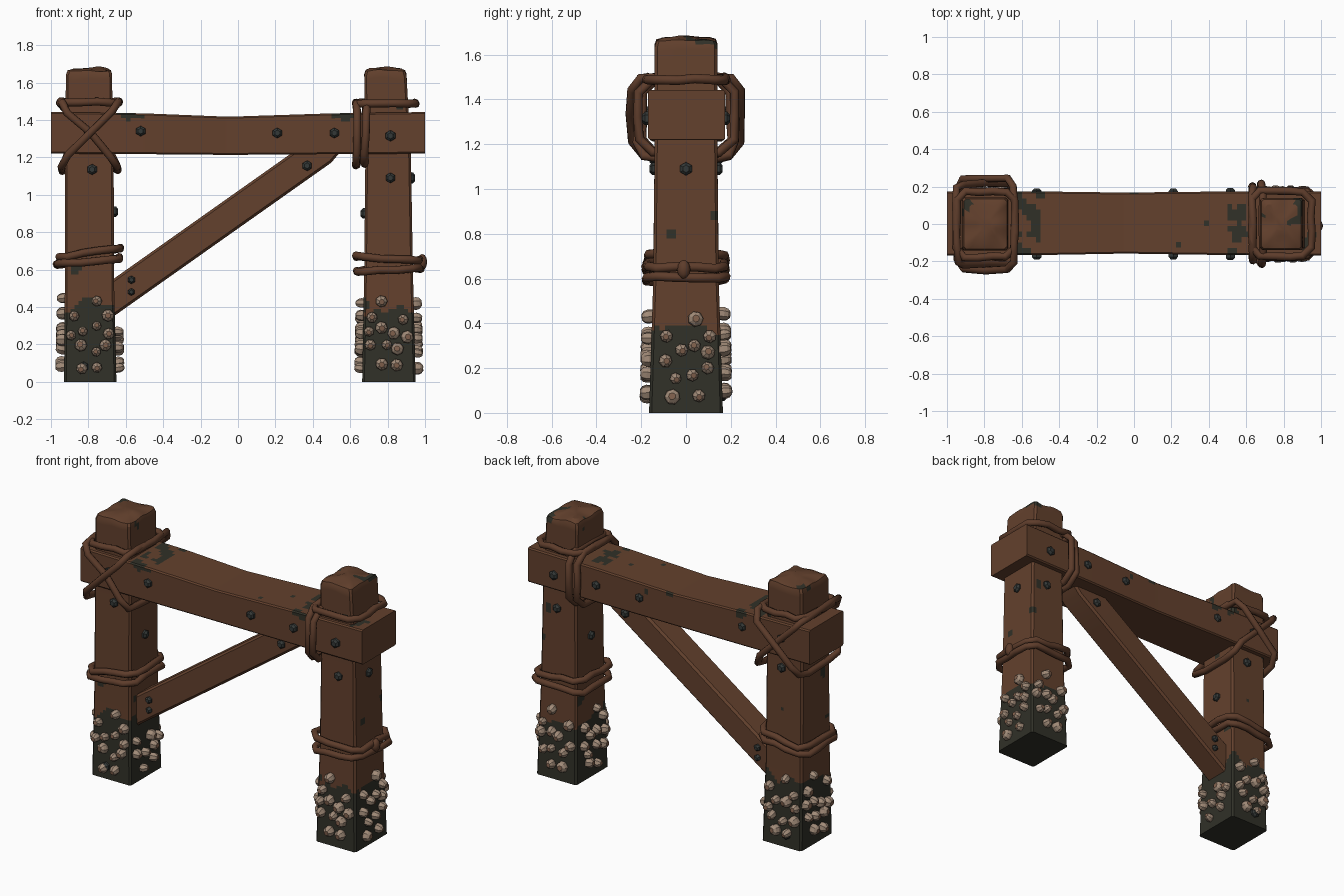
import bpy, bmesh, math, random
from mathutils import Vector, Matrix, noise

if "Cube" in bpy.data.objects:
    bpy.data.objects.remove(bpy.data.objects["Cube"])

random.seed(4)


def mat(name, rgb):
    m = bpy.data.materials.new(name)
    m.diffuse_color = (*rgb, 1)
    m.use_nodes = True
    m.node_tree.nodes["Principled BSDF"].inputs["Base Color"].default_value = m.diffuse_color
    return m


WOOD = mat("brown_wood", (0.125, 0.052, 0.026))
ALGAE = mat("dark_algae", (0.030, 0.030, 0.021))
ROPE = mat("rope_brown", (0.112, 0.046, 0.024))
IRON = mat("dark_iron", (0.034, 0.040, 0.038))
SHELL = mat("shell_tan", (0.36, 0.26, 0.19))
MOUTH = mat("shell_mouth", (0.22, 0.12, 0.075))


def finish(bm, name, mats, smooth=None):
    bmesh.ops.recalc_face_normals(bm, faces=bm.faces)
    me = bpy.data.meshes.new(name)
    bm.to_mesh(me)
    bm.free()
    ob = bpy.data.objects.new(name, me)
    bpy.context.collection.objects.link(ob)
    for m in mats:
        me.materials.append(m)
    if smooth:
        bpy.ops.object.select_all(action='DESELECT')
        ob.select_set(True)
        bpy.context.view_layer.objects.active = ob
        bpy.ops.object.shade_smooth_by_angle(angle=math.radians(smooth))
    return ob


def lerp(keys, t):
    """Piecewise linear lookup of tuples keyed by their first value."""
    for a, b in zip(keys, keys[1:]):
        if t <= b[0]:
            f = (t - a[0]) / (b[0] - a[0])
            return [p + (q - p) * f for p, q in zip(a[1:], b[1:])]
    return list(keys[-1][1:])


def ring(cu, cv, hu, hv, n, c):
    """Chamfered rectangle outline with n points on each side."""
    pts = []
    for k in range(4):
        a, b = (hu, hv) if k % 2 == 0 else (hv, hu)
        for i in range(n):
            s = -(a - c) + 2 * (a - c) * i / (n - 1)
            u, v = s, -b
            for _ in range(k):
                u, v = -v, u
            pts.append((cu + u, cv + v))
    return pts


def timber(name, keys, ts, place, n, c, dark):
    """Loft a chamfered timber; keys are (t, cu, cv, hu, hv)."""
    bm = bmesh.new()
    rows = [[bm.verts.new(place(u, v, t)) for u, v in ring(*lerp(keys, t), n, c if min(lerp(keys, t)[2:]) > 0.07 else 0.004)]
            for t in ts]
    m = len(rows[0])
    for a, b in zip(rows, rows[1:]):
        for i in range(m):
            bm.faces.new((a[i], a[(i + 1) % m], b[(i + 1) % m], b[i]))
    bm.faces.new(rows[0])
    bm.faces.new(rows[-1])
    for f in bm.faces:
        f.material_index = int(dark(f.calc_center_median()))
    return finish(bm, name, [WOOD, ALGAE], 25)


def steps(a, b, n):
    return [a + (b - a) * i / n for i in range(n + 1)]


# posts with algae-covered feet
def post(name, keys, level):
    def place(u, v, t):
        p = Vector((u, v, t))
        if t > 1.6:
            p.z += 0.018 * noise.noise(p * 9)
        return p

    def dark(p):
        q = Vector((p.x * 9, p.y * 9, 3.0))
        patch = noise.noise(p * 8.5 + Vector((5, 2, 1))) > (0.56 if p.z < 1.6 else 0.42)
        return p.z < level + 0.09 * noise.noise(q) or patch

    timber(name, keys, steps(0, 1.64, 80) + [1.662, 1.672, 1.678, 1.682], place, 13, 0.012, dark)


post("left_post", [(0, -0.79, 0, 0.14, 0.162), (0.5, -0.794, 0, 0.132, 0.148), (1.2, -0.795, 0, 0.13, 0.14),
                   (1.64, -0.797, 0, 0.123, 0.141), (1.662, -0.795, 0, 0.115, 0.133),
                   (1.672, -0.79, 0, 0.09, 0.105), (1.682, -0.79, 0, 0.03, 0.035)], 0.43)
post("right_post", [(0, 0.807, 0, 0.143, 0.165), (0.6, 0.805, 0, 0.13, 0.146), (1.2, 0.803, 0, 0.122, 0.14),
                    (1.64, 0.788, 0, 0.113, 0.14), (1.662, 0.788, 0, 0.106, 0.132),
                    (1.672, 0.788, 0, 0.085, 0.105), (1.682, 0.788, 0, 0.03, 0.035)], 0.38)


# sagging crossbeam, with algae on top beside the posts
def beam_dark(p):
    near = 0.49 < abs(p.x) < 0.66 and p.z > 1.40
    return (near and noise.noise(p * 13) > 0.12) or noise.noise(p * 8 + Vector((3, 1, 7))) > 0.66


timber("crossbeam", [(-1, 0.003, 1.331, 0.172, 0.111), (-0.5, 0.004, 1.326, 0.17, 0.109),
                     (-0.05, 0.005, 1.315, 0.163, 0.102), (0.5, 0.004, 1.326, 0.17, 0.109),
                     (1, 0.003, 1.331, 0.172, 0.111)],
       steps(-1, 1, 80), lambda u, v, t: Vector((t, u, v)), 12, 0.008, beam_dark)

# diagonal brace
D, N = Vector((0.817, 0, 0.577)), Vector((-0.577, 0, 0.817))
timber("diagonal_brace", [(0, 0, 0, 0.085, 0.082), (1.471, 0, 0, 0.085, 0.082), (1.535, 0, 0.0085, 0.083, 0.0735)],
       steps(0, 1.471, 6) + [1.535], lambda u, v, t: Vector((-0.75, u, 0.39)) + D * t + N * v, 3, 0.013,
       lambda p: False)


# rope lashings
def rope(name, pts, r=0.021):
    cu = bpy.data.curves.new(name, 'CURVE')
    cu.dimensions = '3D'
    cu.bevel_depth = r
    cu.bevel_resolution = 2
    sp = cu.splines.new('POLY')
    sp.points.add(len(pts) - 1)
    for q, p in zip(sp.points, pts):
        j = [random.uniform(-0.006, 0.006) for _ in range(3)]
        q.co = (p[0] + j[0], p[1] + j[1], p[2] + j[2], 1)
    sp.use_cyclic_u = True
    sp.use_smooth = True
    cu.materials.append(ROPE)
    bpy.context.collection.objects.link(bpy.data.objects.new(name, cu))


def band(name, cx, hx, hy, z, tilt=0.0):
    rope(name, [(u, v, z + tilt * (u - cx)) for u, v in ring(cx, 0, hx, hy, 4, 0.045)])


band("left_top_band", -0.795, 0.155, 0.175, 1.495)
band("right_top_band", 0.79, 0.16, 0.172, 1.49)
band("left_middle_band_low", -0.80, 0.165, 0.175, 0.645, 0.10)
band("left_middle_band_high", -0.795, 0.16, 0.17, 0.69, 0.16)
band("right_middle_band_low", 0.805, 0.17, 0.178, 0.60, 0.04)
band("right_middle_band_high", 0.80, 0.165, 0.173, 0.66, -0.07)

# crossed lashing on the left joint
for name, s, y in (("left_cross_lashing_a", 1, 0.245), ("left_cross_lashing_b", -1, 0.215)):
    half = [(-0.15, -0.10, 1.13), (-0.145, -0.19, 1.15), (-0.115, -y, 1.21), (0, -y, 1.33),
            (0.115, -y, 1.44), (0.15, -0.20, 1.49), (0.155, -0.10, 1.495)]
    loop = half + [(a, -b, c) for a, b, c in reversed(half)]
    rope(name, [(-0.795 + s * a, b, c) for a, b, c in loop])

# upright lashings beside the right post
for i, x in enumerate((0.632, 0.682)):
    rope(f"right_upright_lashing_{i + 1}",
         [(x + 0.01 * (v - 1.3), u, v) for u, v in ring(0, 1.325, 0.20 + 0.012 * i, 0.165, 3, 0.06)])

# rope knot
bm = bmesh.new()
bmesh.ops.create_uvsphere(bm, u_segments=8, v_segments=6, radius=0.033,
                          matrix=Matrix.Translation((0.985, -0.01, 0.64)) @ Matrix.Diagonal((0.8, 0.9, 1.3, 1)))
finish(bm, "rope_knot", [ROPE], 60)


# faceted studs, used for bolts and barnacles
def stud(bm, pos, normal, radii, heights, seg, cap=0):
    q = Vector(normal).to_track_quat('Z', 'Y')
    spin = random.random() if cap else math.pi / 6
    rows = [[bm.verts.new(Vector(pos) + q @ Vector((r * math.cos(k * math.tau / seg + spin),
                                                    r * math.sin(k * math.tau / seg + spin), h)))
             for k in range(seg)] for r, h in zip(radii, heights)]
    for a, b in zip(rows, rows[1:]):
        for i in range(seg):
            bm.faces.new((a[i], a[(i + 1) % seg], b[(i + 1) % seg], b[i]))
    bm.faces.new(rows[0])
    bm.faces.new(rows[-1]).material_index = cap


# bolts
bm = bmesh.new()


def bolt(pos, normal, r):
    stud(bm, pos, normal, (r, r, r * 0.55), (-0.012, 0.010, 0.022), 6)


for s in (-1, 1):
    for x, y, z, r in ((-0.52, 0.168, 1.34, 0.028), (0.21, 0.167, 1.33, 0.028), (0.515, 0.171, 1.33, 0.028),
                       (0.815, 0.174, 1.315, 0.03), (-0.80, 0.174, 1.34, 0.026), (-0.78, 0.141, 1.135, 0.029),
                       (0.815, 0.141, 1.09, 0.028), (0.37, 0.085, 1.155, 0.028), (-0.57, 0.085, 0.545, 0.022),
                       (-0.57, 0.085, 0.48, 0.02), (-0.825, 0.160, 0.08, 0.028)):
        bolt((x, s * y, z), (0, s, 0), r)
bolt((0.925, 0, 1.09), (1, 0, 0), 0.03)
bolt((0.678, 0, 0.90), (-1, 0, 0), 0.028)
bolt((-0.663, 0, 0.91), (1, 0, 0), 0.028)
finish(bm, "bolts", [IRON])

# barnacles scattered on every face of both feet: (across, height)
bm = bmesh.new()
SPOTS = [(0.04, 0.43), (-0.085, 0.35), (0.045, 0.30), (-0.03, 0.27), (-0.06, 0.175), (0.025, 0.18),
         (0.10, 0.19), (-0.05, 0.09), (0.045, 0.085), (-0.10, 0.23), (0.11, 0.36), (0.105, 0.27)]
for cx in (-0.792, 0.806):
    for k in range(4):
        n = Vector(((1, 0), (0, 1), (-1, 0), (0, -1))[k]).to_3d()
        side = Vector((-n.y, n.x, 0))
        for a, z in SPOTS:
            if cx < 0 and k == 0 and z > 0.28:      # kept clear for the brace
                continue
            flip = 1 if (k + (cx > 0)) % 2 else -1
            a = flip * a * (1 if n.x else 0.92) + random.uniform(-0.012, 0.012)
            z += random.uniform(-0.02, 0.02)
            d = (0.141 if n.x else 0.163) - 0.022 * z
            r = random.uniform(0.026, 0.036)
            tilt = n + side * random.uniform(-0.2, 0.2) + Vector((0, 0, random.uniform(-0.2, 0.2)))
            stud(bm, Vector((cx, 0, z)) + n * d + side * a, tilt, (r * 0.85, r, r * 0.85, r * 0.45),
                 (-0.015, 0.014, 0.032, 0.044), 7, 1)
finish(bm, "barnacles", [SHELL, MOUTH])
